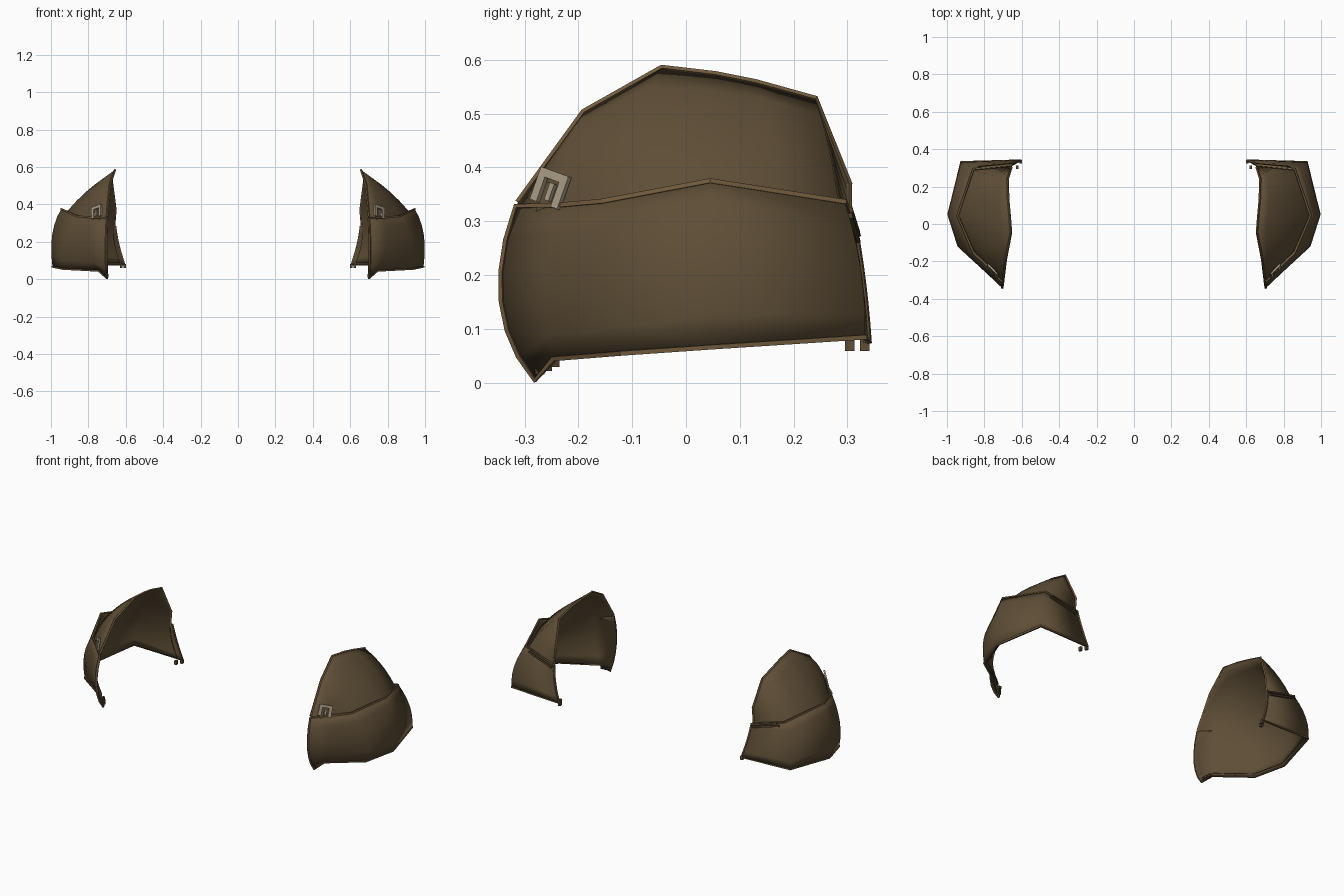
import bpy, bmesh
from mathutils import Vector, Matrix
from mathutils.bvhtree import BVHTree

cube = bpy.data.objects.get("Cube")
if cube:
    bpy.data.objects.remove(cube, do_unlink=True)


def material(name, colour):
    m = bpy.data.materials.new(name)
    m.use_nodes = True
    m.diffuse_color = (*colour, 1)
    bsdf = next(n for n in m.node_tree.nodes if n.type == 'BSDF_PRINCIPLED')
    bsdf.inputs["Base Color"].default_value = (*colour, 1)
    bsdf.inputs["Roughness"].default_value = 0.8
    return m


LEATHER = material("brown leather", (0.112, 0.076, 0.037))
TRIM = material("tan edging", (0.175, 0.11, 0.05))
STRAP = material("dark strap", (0.065, 0.043, 0.021))
METAL = material("dull buckle metal", (0.39, 0.33, 0.235))


def add_object(name, mesh, mat, smooth=False, thickness=0):
    """Link a mesh for the left side and mirror it to the right."""
    ob = bpy.data.objects.new(name, mesh)
    bpy.context.collection.objects.link(ob)
    mesh.materials.clear()
    mesh.materials.append(mat)
    for p in mesh.polygons:
        p.use_smooth = smooth
    if thickness:
        s = ob.modifiers.new("thickness", 'SOLIDIFY')
        s.thickness, s.offset = thickness, -1
    ob.modifiers.new("pair", 'MIRROR').use_mirror_merge = False


def arc(a, m, b, steps=6):
    """Points of a smooth arc from a through m to b."""
    a, m, b = Vector(a), Vector(m), Vector(b)
    c = 2 * m - (a + b) / 2
    ts = [j / steps for j in range(steps + 1)]
    return [(1-t)**2 * a + 2*t*(1-t) * c + t*t * b for t in ts]


def loft(name, columns, thickness):
    """Curved sheet through columns of points that run downwards."""
    bm = bmesh.new()
    grid = [[bm.verts.new(co) for co in col] for col in columns]
    for p, q in zip(grid, grid[1:]):
        for j in range(len(p) - 1):
            bm.faces.new((p[j], p[j+1], q[j+1], q[j]))
    bm.normal_update()
    tree = BVHTree.FromBMesh(bm)
    mesh = bpy.data.meshes.new(name)
    bm.to_mesh(mesh)
    bm.free()
    add_object(name, mesh, LEATHER, True, thickness)
    return tree


def edging(name, path, closed=False):
    """Thin piping along a path."""
    cu = bpy.data.curves.new(name, 'CURVE')
    cu.dimensions = '3D'
    cu.bevel_depth, cu.bevel_resolution = 0.006, 0
    sp = cu.splines.new('POLY')
    sp.points.add(len(path) - 1)
    for pt, co in zip(sp.points, path):
        pt.co = (*co, 1)
    sp.use_cyclic_u = closed
    tmp = bpy.data.objects.new(name, cu)
    mesh = bpy.data.meshes.new_from_object(tmp)
    bpy.data.objects.remove(tmp)
    add_object(name, mesh, TRIM)


def plates(name, boxes, frame, mat):
    """Boxes (centre, size) placed in a local frame."""
    bm = bmesh.new()
    for centre, size in boxes:
        mtx = frame @ Matrix.Translation(centre) @ Matrix.Diagonal((*size, 1))
        bmesh.ops.create_cube(bm, size=1, matrix=mtx)
    mesh = bpy.data.meshes.new(name)
    bm.to_mesh(mesh)
    bm.free()
    add_object(name, mesh, mat)


def surface_frame(tree, near, along):
    """Frame on a sheet: x along the given direction, z outward."""
    co, n, _, _ = tree.find_nearest(Vector(near))
    x = Vector(along)
    x = (x - n * x.dot(n)).normalized()
    y = n.cross(x)
    return Matrix.Translation(co) @ Matrix((x, y, n)).transposed().to_4x4()


# Lower band, from its front edge round the outside to the back flap
band = [arc(*c) for c in (
    ((0.70, -0.315, 0.328), (0.705, -0.342, 0.15), (0.70, -0.28, 0.005)),
    ((0.775, -0.235, 0.33), (0.79, -0.262, 0.18), (0.745, -0.245, 0.045)),
    ((0.86, -0.155, 0.337), (0.935, -0.125, 0.20), (0.935, -0.12, 0.055)),
    ((0.945, 0.045, 0.375), (0.993, 0.05, 0.24), (0.992, 0.055, 0.067)),
    ((0.86, 0.295, 0.336), (0.915, 0.325, 0.21), (0.925, 0.333, 0.085)),
    ((0.655, 0.315, 0.28), (0.638, 0.330, 0.18), (0.605, 0.340, 0.075)),
)]
band_tree = loft("lower_band", band, 0.01)
rim = ([c[0] for c in band] + band[-1][1:-1]
       + [c[-1] for c in reversed(band)] + band[0][-2:0:-1])
edging("band_edging", rim, True)

# Upper cap: arch at the neck, slope to the band, then lining down inside it
cap = [arc(a, m, b) + arc(b, n, f)[1:] for a, m, b, n, f in (
    ((0.70, -0.312, 0.335), (0.70, -0.320, 0.31), (0.705, -0.322, 0.28),
     (0.712, -0.325, 0.15), (0.71, -0.28, 0.03)),
    ((0.685, -0.19, 0.503), (0.745, -0.222, 0.42), (0.770, -0.236, 0.30),
     (0.775, -0.248, 0.18), (0.745, -0.235, 0.055)),
    ((0.657, -0.045, 0.585), (0.785, -0.11, 0.465), (0.870, -0.138, 0.295),
     (0.918, -0.117, 0.19), (0.922, -0.112, 0.062)),
    ((0.665, 0.055, 0.573), (0.815, 0.05, 0.465), (0.952, 0.046, 0.315),
     (0.978, 0.05, 0.21), (0.978, 0.055, 0.074)),
    ((0.672, 0.13, 0.558), (0.805, 0.16, 0.452), (0.907, 0.172, 0.30),
     (0.938, 0.185, 0.20), (0.945, 0.19, 0.082)),
    ((0.675, 0.24, 0.528), (0.785, 0.268, 0.425), (0.866, 0.290, 0.285),
     (0.90, 0.309, 0.20), (0.91, 0.318, 0.092)),
    ((0.655, 0.303, 0.37), (0.66, 0.303, 0.31), (0.665, 0.307, 0.25),
     (0.655, 0.314, 0.17), (0.63, 0.326, 0.088)),
)]
cap_tree = loft("upper_cap", cap, 0.005)
edging("cap_edging", [c[0] for c in cap] + cap[-1][1:6])

# Front buckle: tilted open frame with a prong, over a short strap
frame = surface_frame(cap_tree, (0.745, -0.242, 0.357), (0.6, 0.6, -0.22))
sides = [((s * 0.028, 0, 0.009), (0.018, 0.062, 0.009)) for s in (-1, 1)]
bars = [((0, 0.025, 0.009), (0.074, 0.016, 0.009)),
        ((0.003, -0.006, 0.009), (0.012, 0.034, 0.008))]
plates("front_buckle", sides + bars, frame, METAL)
plates("buckle_strap", [((0, -0.02, 0.002), (0.04, 0.06, 0.005))], frame, LEATHER)

# Back straps layered along the sloping top edge of the back flap
frame = surface_frame(band_tree, (0.75, 0.315, 0.292), (-0.205, 0.02, -0.056))
plates("back_straps", [((0.01 * i, 0.014 * i - 0.004, 0.004 + 0.003 * i),
                        (0.17, 0.011, 0.007)) for i in (0, 1)], frame, STRAP)

# Small lace ends at the lower corners
back = Matrix.Translation((0.606, 0.332, 0.07))
plates("back_lace_ends", [((0.018 * i, -0.028 * i, 0), (0.014, 0.018, 0.022))
                          for i in (0, 1)], back, LEATHER)
front = Matrix.Translation((0.715, -0.258, 0.03))
plates("front_lace_ends", [((0.01 * i, 0.014 * i, 0.007 * i), (0.014, 0.018, 0.016))
                           for i in (-1, 0, 1)], front, STRAP)
